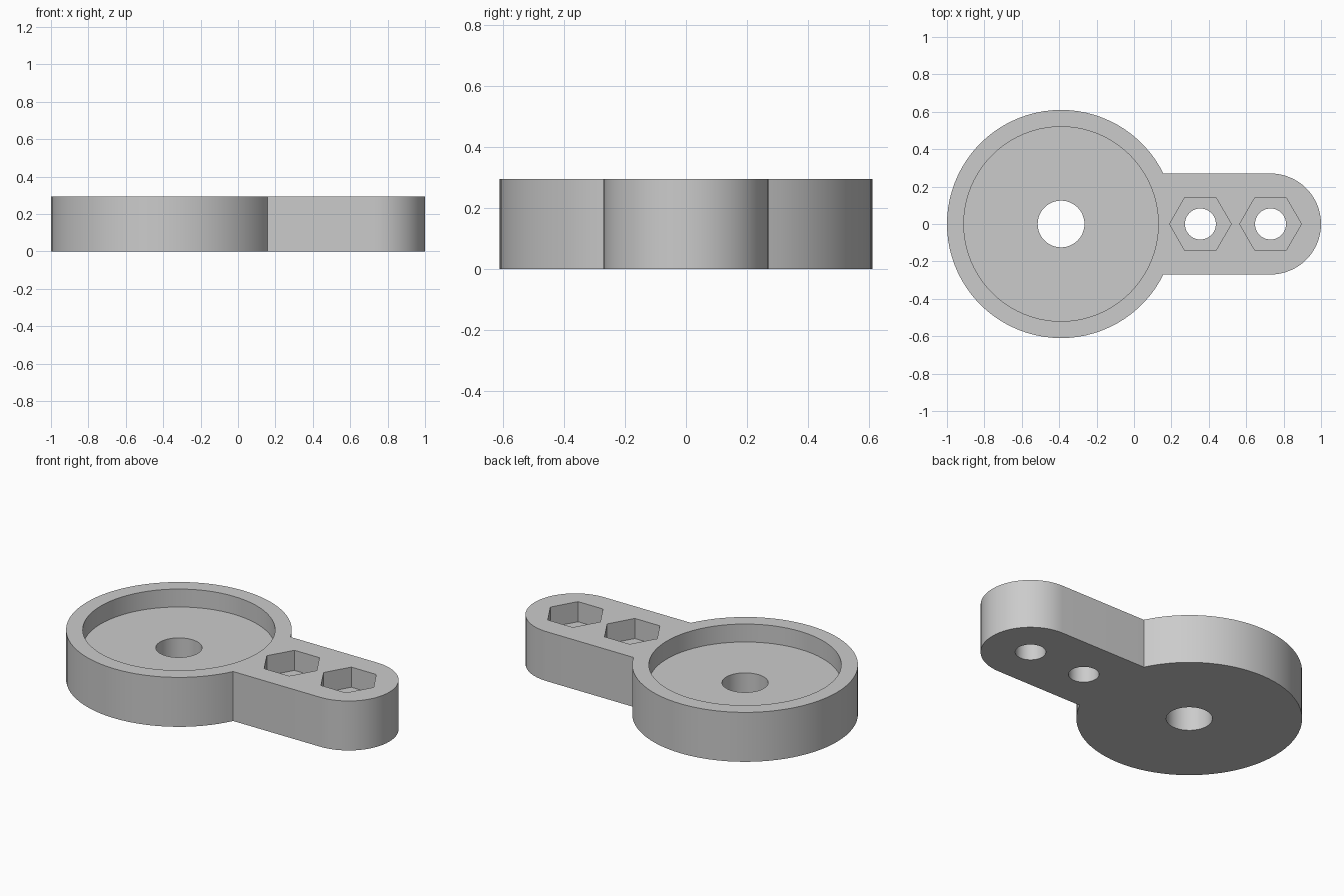
import bpy, bmesh
from math import asin, cos, sin, pi, radians

if "Cube" in bpy.data.objects:
    bpy.data.objects.remove(bpy.data.objects["Cube"])

HEIGHT = 0.295
DISC_X, DISC_R = -0.39, 0.61
ARM_X, ARM_R = 0.73, 0.27
POCKETS = (0.355, ARM_X)

grey = bpy.data.materials.new("plain grey")
grey.use_nodes = True
colour = (0.6, 0.6, 0.6, 1)
grey.diffuse_color = colour
grey.node_tree.nodes["Principled BSDF"].inputs["Base Color"].default_value = colour


def arc(cx, r, start, end, steps):
    """Points along an arc centred on the x axis, both ends included."""
    angles = [start + (end - start) * i / steps for i in range(steps + 1)]
    return [(cx + r * cos(a), r * sin(a)) for a in angles]


def prism(name, points, z0, z1):
    """Extrude a closed outline from z0 to z1."""
    bm = bmesh.new()
    base = bm.faces.new([bm.verts.new((x, y, z0)) for x, y in points])
    top = bmesh.ops.extrude_face_region(bm, geom=[base])["geom"]
    moved = [v for v in top if isinstance(v, bmesh.types.BMVert)]
    bmesh.ops.translate(bm, verts=moved, vec=(0, 0, z1 - z0))
    bmesh.ops.recalc_face_normals(bm, faces=bm.faces)
    mesh = bpy.data.meshes.new(name)
    bm.to_mesh(mesh)
    bm.free()
    mesh.materials.append(grey)
    obj = bpy.data.objects.new(name, mesh)
    bpy.context.collection.objects.link(obj)
    return obj


def round_cutter(name, x, r, z0, z1, sides):
    return prism(name, arc(x, r, 0, 2 * pi, sides)[:-1], z0, z1)


# Body: round cup joined to a straight arm with a rounded end
join = asin(ARM_R / DISC_R)
outline = arc(DISC_X, DISC_R, join, 2 * pi - join, 72)
outline += arc(ARM_X, ARM_R, -pi / 2, pi / 2, 32)
body = prism("lever_body", outline, 0, HEIGHT)

# Cup recess and centre hole, then nut pockets and bolt holes
cutters = [
    round_cutter("cup_cutter", DISC_X, 0.52, HEIGHT - 0.107, 0.5, 80),
    round_cutter("centre_hole_cutter", DISC_X, 0.125, -0.1, 0.5, 48),
]
for x in POCKETS:
    cutters.append(round_cutter("nut_pocket_cutter", x, 0.165, HEIGHT - 0.12, 0.5, 6))
    cutters.append(round_cutter("bolt_hole_cutter", x, 0.083, -0.1, 0.5, 40))

bpy.ops.object.select_all(action="DESELECT")
body.select_set(True)
bpy.context.view_layer.objects.active = body
for cutter in cutters:
    cut = body.modifiers.new(cutter.name, "BOOLEAN")
    cut.operation = "DIFFERENCE"
    cut.solver = "EXACT"
    cut.object = cutter
    bpy.ops.object.modifier_apply(modifier=cut.name)
    bpy.data.objects.remove(cutter)

bpy.ops.object.shade_smooth_by_angle(angle=radians(30))
